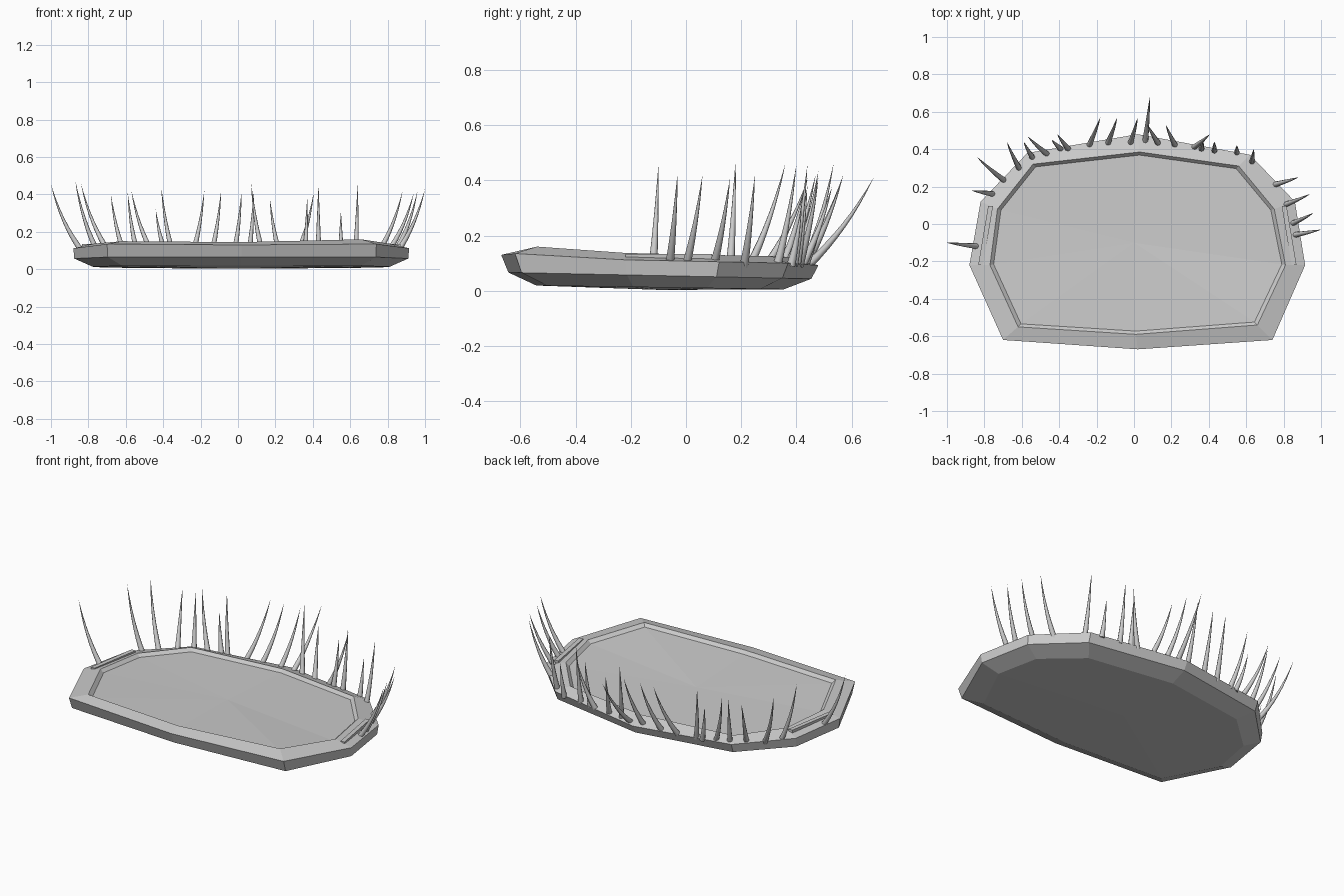
import bpy, bmesh
from mathutils import Vector

if "Cube" in bpy.data.objects:
    bpy.data.objects.remove(bpy.data.objects["Cube"])


def make_object(name, bm, smooth=None):
    bmesh.ops.recalc_face_normals(bm, faces=bm.faces[:])
    me = bpy.data.meshes.new(name)
    bm.to_mesh(me)
    bm.free()
    ob = bpy.data.objects.new(name, me)
    bpy.context.collection.objects.link(ob)
    if smooth:
        bpy.ops.object.select_all(action='DESELECT')
        ob.select_set(True)
        bpy.context.view_layer.objects.active = ob
        bpy.ops.object.shade_smooth_by_angle(angle=smooth)
    return ob


def loft(bm, rings):
    loops = [[bm.verts.new(p) for p in r] for r in rings]
    n = len(loops[0])
    for a, b in zip(loops, loops[1:]):
        for i in range(n):
            j = (i + 1) % n
            bm.faces.new((a[i], a[j], b[j], b[i]))
    return loops


def fan(bm, loop, point):
    c = bm.verts.new(point)
    for i in range(len(loop)):
        bm.faces.new((loop[i], loop[(i + 1) % len(loop)], c))


# Tray outlines: outer edge and inner rim edge, each x, y, z
outer = [(-.70, -.62, .135), (.02, -.67, .13), (.74, -.62, .135), (.915, -.22, .112),
         (.86, .12, .105), (.62, .37, .10), (.02, .48, .092), (-.57, .38, .10),
         (-.82, .12, .105), (-.88, -.22, .112)]
inner = [(-.62, -.55, .15), (.01, -.59, .145), (.66, -.54, .16), (.81, -.22, .137),
         (.75, .08, .13), (.56, .31, .125), (.03, .385, .122), (-.54, .32, .125),
         (-.73, .08, .13), (-.77, -.22, .137)]
mid = Vector((.015, -.09, 0))


def scaled(ring, sx, sy, zf):
    return [(mid.x + (x - mid.x) * sx, mid.y + (y - mid.y) * sy, zf(y, z)) for x, y, z in ring]


# Tray body: chamfered underside, sloping rim and shallow recess
bm = bmesh.new()
loops = loft(bm, [
    scaled(outer, .885, .78, lambda y, z: .011 - .012 * y),
    scaled(outer, .995, .955, lambda y, z: .053 - .02 * y),
    outer,
    inner,
    scaled(inner, .975, .965, lambda y, z: z - .018),
])
fan(bm, loops[0], (0, -.09, .003))
fan(bm, loops[-1], (0, -.1, .112))
make_object("tray", bm)

# Low ledges beside the rim on the left and right
for side, name in ((-1, "ledge_left"), (1, "ledge_right")):
    bm = bmesh.new()
    a, b = Vector((.838 * side + .018, -.22)), Vector((.785 * side + .018, .095))
    w = Vector((.013, 0))
    foot = [a - w, a + w, b + w, b - w]
    lo = loft(bm, [[(p.x, p.y, .10) for p in foot], [(p.x, p.y, .134) for p in foot]])
    bm.faces.new(lo[0])
    bm.faces.new(lo[1])
    make_object(name, bm)

# Spikes: base x, base y, tip x, tip y, tip z
spikes = [
    (-.83, -.12, -1, -.10, .455), (-.75, .16, -.87, .18, .475), (-.69, .23, -.84, .36, .46),
    (-.61, .29, -.68, .44, .40), (-.54, .35, -.59, .44, .41), (-.46, .37, -.57, .47, .42),
    (-.39, .40, -.44, .45, .32), (-.35, .40, -.41, .48, .435), (-.24, .42, -.18, .57, .42),
    (-.14, .43, -.09, .57, .42), (-.02, .43, .02, .57, .42), (.06, .44, .085, .68, .41),
    (.13, .43, .07, .535, .46), (.22, .42, .17, .53, .38), (.32, .41, .405, .48, .41),
    (.36, .40, .37, .44, .38), (.43, .39, .43, .44, .455), (.55, .38, .55, .42, .31),
    (.63, .33, .64, .40, .455), (.75, .21, .88, .25, .42), (.80, .10, .94, .16, .41),
    (.84, .00, .96, .06, .42), (.85, -.06, 1, -.03, .43)]


def spike(index, bx, by, tx, ty, tz):
    # Curved cone that leans out from the rim and straightens toward the tip
    p0, p2 = Vector((bx, by, .09)), Vector((tx, ty, tz))
    p1 = Vector((bx + (tx - bx) * .68, by + (ty - by) * .6, .09 + (tz - .09) * .42))
    rings = []
    for k in range(8):
        t = k / 8
        c = p0 * (1 - t) ** 2 + p1 * 2 * t * (1 - t) + p2 * t * t
        d = ((p1 - p0) * (1 - t) + (p2 - p1) * t).normalized()
        u = d.cross(Vector((0, 1, 0))).normalized()
        v = d.cross(u)
        r = .016 * (1 - t) ** .9
        rings.append([c + (u * ca + v * sa) * r for ca, sa in
                      ((1, 0), (.707, .707), (0, 1), (-.707, .707),
                       (-1, 0), (-.707, -.707), (0, -1), (.707, -.707))])
    bm = bmesh.new()
    lo = loft(bm, rings)
    bm.faces.new(lo[0])
    fan(bm, lo[-1], p2)
    make_object(f"spike_{index:02d}", bm, smooth=.9)


for i, s in enumerate(spikes):
    spike(i + 1, *s)
